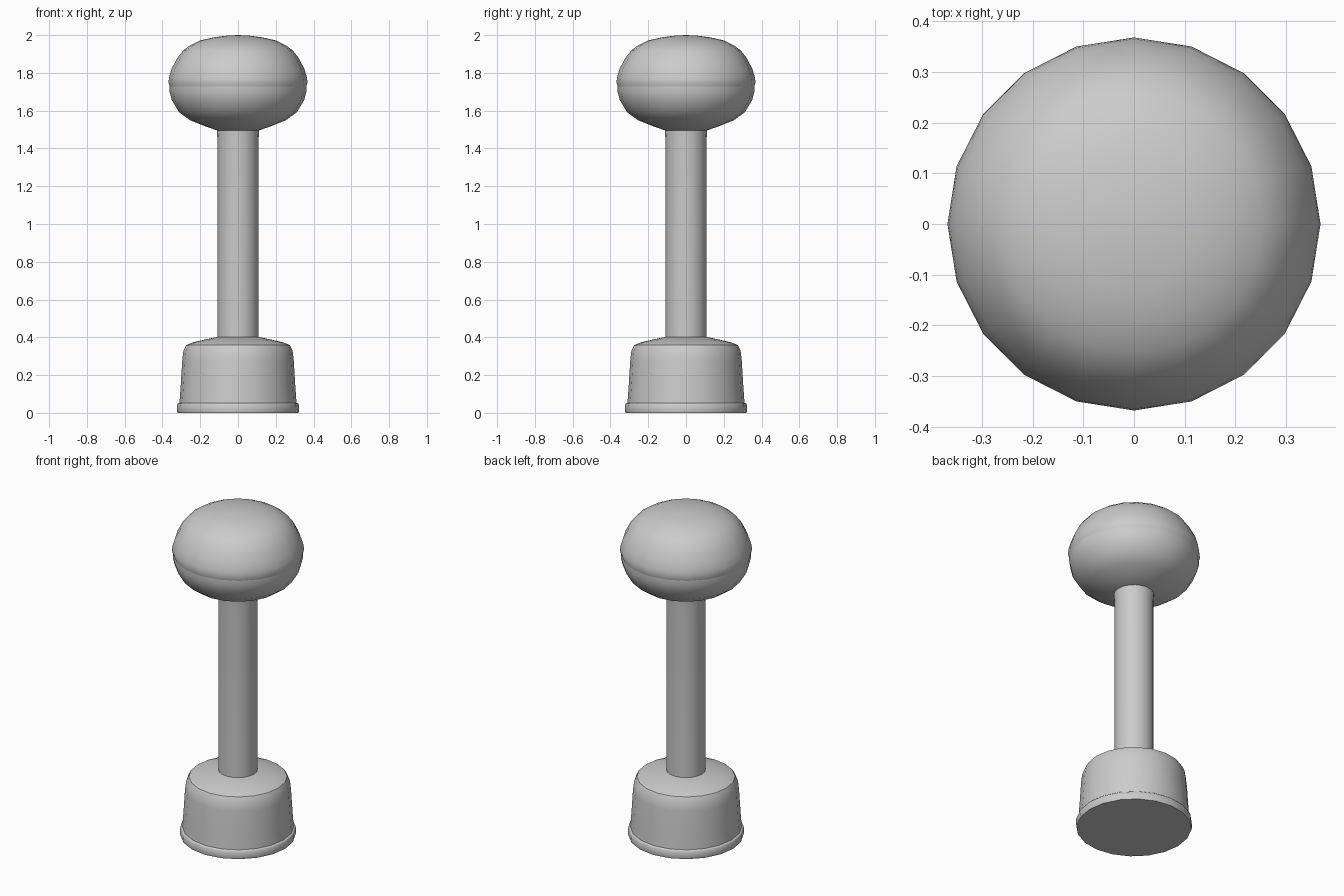
import bpy, bmesh, math

if "Cube" in bpy.data.objects:
    bpy.data.objects.remove(bpy.data.objects["Cube"])

SIDES = 20


def lathe(name, profile, angle=40):
    """Revolve (radius, z) points, listed bottom to top, around the z axis."""
    bm = bmesh.new()
    rings = []
    for r, z in profile:
        if r == 0:
            rings.append([bm.verts.new((0, 0, z))] * SIDES)
        else:
            rings.append([bm.verts.new((r * math.cos(2 * math.pi * i / SIDES),
                                        r * math.sin(2 * math.pi * i / SIDES), z))
                          for i in range(SIDES)])
    for low, high in zip(rings, rings[1:]):
        for i in range(SIDES):
            j = (i + 1) % SIDES
            quad = list(dict.fromkeys((low[i], low[j], high[j], high[i])))
            bm.faces.new(quad)
    bmesh.ops.recalc_face_normals(bm, faces=bm.faces)
    mesh = bpy.data.meshes.new(name)
    bm.to_mesh(mesh)
    bm.free()
    obj = bpy.data.objects.new(name, mesh)
    bpy.context.collection.objects.link(obj)
    bpy.ops.object.select_all(action='DESELECT')
    obj.select_set(True)
    bpy.context.view_layer.objects.active = obj
    bpy.ops.object.shade_smooth_by_angle(angle=math.radians(angle))
    return obj


# Weighted foot with a thin rim at the floor
lathe("base", [(0, 0), (0.32, 0), (0.323, 0.01), (0.322, 0.045), (0.318, 0.05),
               (0.31, 0.052), (0.303, 0.15), (0.295, 0.28), (0.289, 0.33),
               (0.273, 0.36), (0.24, 0.373), (0.19, 0.385), (0.105, 0.403), (0, 0.403)])

# Straight post, flaring slightly at the head
lathe("post", [(0, 0.39), (0.109, 0.39), (0.109, 1.45), (0.113, 1.5), (0, 1.5)])

# Rounded head: lower cup and slightly larger upper cap meeting at a seam
lathe("head_lower", [(0, 1.495), (0.11, 1.495), (0.175, 1.518), (0.255, 1.55),
                     (0.312, 1.592), (0.35, 1.655), (0.362, 1.70), (0.362, 1.73),
                     (0, 1.73)])
lathe("head_cap", [(0, 1.728), (0.362, 1.728), (0.368, 1.75), (0.365, 1.775),
                   (0.352, 1.82), (0.321, 1.88), (0.289, 1.92), (0.255, 1.945),
                   (0.2, 1.972), (0.13, 1.988), (0.06, 1.997), (0, 2.0)])
